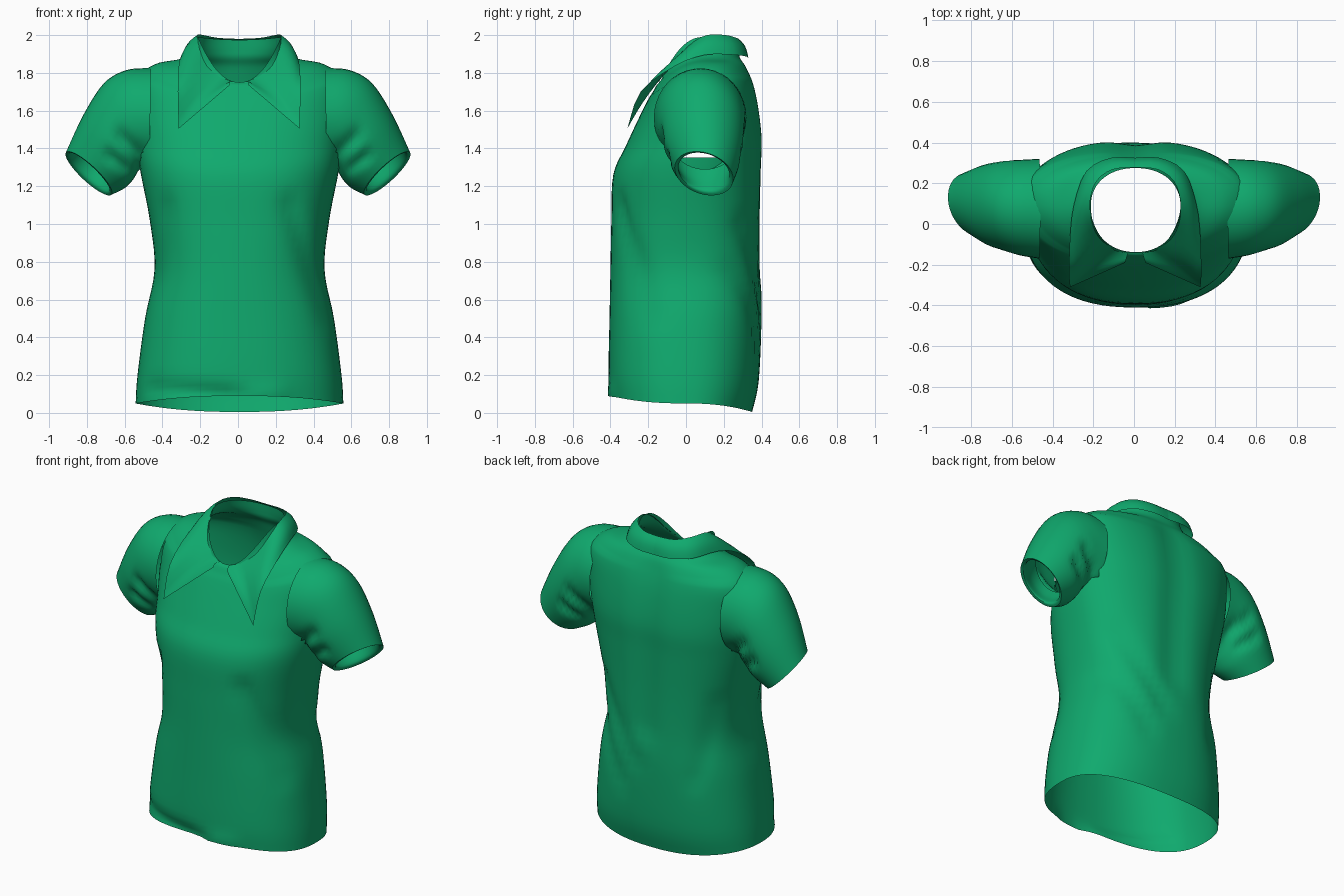
import bpy, math
from mathutils import Vector

if "Cube" in bpy.data.objects:
    bpy.data.objects.remove(bpy.data.objects["Cube"])

green = bpy.data.materials.new("shirt green")
green.diffuse_color = (0.005, 0.40, 0.155, 1)
green.use_nodes = True
green.node_tree.nodes["Principled BSDF"].inputs["Base Color"].default_value = green.diffuse_color


def spline(rows, steps):
    """Catmull-Rom interpolation through a list of parameter rows."""
    out = []
    n = len(rows)
    for i in range(n - 1):
        p = [rows[max(0, min(n - 1, i + k))] for k in (-1, 0, 1, 2)]
        for s in range(steps):
            t = s / steps
            out.append([0.5 * (2 * b + (c - a) * t + (2 * a - 5 * b + 4 * c - d) * t * t
                               + (3 * b - a - 3 * c + d) * t ** 3)
                        for a, b, c, d in zip(*p)])
    return out + [list(rows[-1])]


def make(name, verts, faces):
    me = bpy.data.meshes.new(name)
    me.from_pydata(verts, [], faces)
    me.materials.append(green)
    ob = bpy.data.objects.new(name, me)
    bpy.context.collection.objects.link(ob)
    bpy.ops.object.select_all(action='DESELECT')
    ob.select_set(True)
    bpy.context.view_layer.objects.active = ob
    bpy.ops.object.shade_smooth_by_angle(angle=math.radians(40))
    return ob


def strip(rows, closed=True, keep=lambda c: True):
    """Join rows of points with quads, keeping the faces that pass a rule."""
    m = len(rows[0])
    verts = [v for r in rows for v in r]
    faces = []
    for i in range(len(rows) - 1):
        for j in range(m if closed else m - 1):
            k = (j + 1) % m
            f = (i * m + j, i * m + k, (i + 1) * m + k, (i + 1) * m + j)
            if keep(sum((verts[a] for a in f), Vector()) / 4):
                faces.append(f)
    return verts, faces


def bump(x, z, ax, az, bx, bz, width):
    """Soft fold weight around the line a-b."""
    p, a, b = Vector((x, z)), Vector((ax, az)), Vector((bx, bz))
    t = max(0, min(1, (p - a).dot(b - a) / (b - a).length_squared))
    return math.exp(-((p - a.lerp(b, t)).length / width) ** 2)


def folds(v):
    """Cloth folds pressed into the torso."""
    x, y, z = v
    if y > 0.05:
        v.y -= 0.025 * bump(x, z, 0, 1.75, 0.03, 0.8, 0.10)
        v.y -= 0.018 * bump(x, z, 0.38, 1.0, 0.1, 0.55, 0.05)
        v.y -= 0.018 * bump(x, z, 0.42, 0.75, 0.2, 0.4, 0.05)
        v.y -= 0.015 * bump(x, z, -0.4, 1.0, -0.3, 0.5, 0.05)
    else:
        v.y += 0.025 * bump(x, z, 0.27, 1.1, 0.47, 0.5, 0.05)
        v.y += 0.025 * bump(x, z, -0.38, 1.1, -0.44, 0.7, 0.04)
        v.y += 0.02 * bump(x, z, -0.45, 0.13, 0.0, 0.1, 0.04)
        v.y -= 0.015 * bump(x, z, 0.05, 0.09, 0.2, 0.1, 0.06)
    return v


# Torso: half width, front y, back y, side y, front z, side z, back z
torso_rings = [
    (.55, -.40, .350, .00, .09, .05, .005),
    (.54, -.41, .385, .00, .22, .20, .17),
    (.50, -.405, .40, .01, .50, .50, .50),
    (.45, -.40, .40, .02, .76, .76, .76),
    (.475, -.395, .40, .03, 1.02, 1.02, 1.02),
    (.525, -.385, .405, .05, 1.26, 1.28, 1.28),
    (.545, -.32, .41, .08, 1.41, 1.44, 1.45),
    (.56, -.25, .39, .10, 1.56, 1.60, 1.62),
    (.55, -.20, .36, .12, 1.66, 1.76, 1.75),
    (.45, -.175, .325, .12, 1.70, 1.845, 1.83),
    (.31, -.155, .29, .11, 1.735, 1.875, 1.88),
    (.245, -.142, .28, .10, 1.745, 1.92, 1.92),
    (.22, -.138, .275, .09, 1.75, 1.99, 1.975)]
N = 72
rows = []
for hw, yf, yb, yc, zf, zs, zb in spline(torso_rings, 5):
    row = []
    for j in range(N):
        a = 2 * math.pi * j / N
        c, s = math.cos(a), math.sin(a)
        e = 2 / 2.35 if zs < 1.8 else 0.93
        x = math.copysign(abs(c) ** e, c) * hw + 0.008
        end, z_end = (yb, zb) if s > 0 else (yf, zf)
        row.append(folds(Vector((x, yc + (end - yc) * abs(s) ** e,
                                 zs + (z_end - zs) * s * s))))
    rows.append(row)


def not_armhole(c):
    return not (abs(c.x) > 0.49 and 1.36 < c.z < 1.74 and abs(c.y - 0.09) < 0.17)


make("torso", *strip(rows, keep=not_armhole))

# Sleeves: top x, top z, bottom x, bottom z, front y, back y, slant of the ring
sleeve_rings = [
    (.46, 1.825, .47, 1.30, -.17, .32, 0),
    (.59, 1.815, .52, 1.29, -.155, .315, 0),
    (.71, 1.745, .555, 1.235, -.135, .31, .01),
    (.82, 1.575, .60, 1.19, -.11, .29, .02),
    (.91, 1.38, .67, 1.155, -.06, .25, .03)]
# turned-in cuff lining
lining_rings = [
    (.91, 1.38, .67, 1.155, -.06, .25, .03),
    (.88, 1.385, .68, 1.18, -.04, .23, .02),
    (.81, 1.50, .635, 1.235, -.07, .25, .01),
    (.74, 1.62, .60, 1.29, -.09, .27, .01)]
M = 40
for side, label in ((1, "right"), (-1, "left")):
    for rings, part in ((sleeve_rings, "sleeve"), (lining_rings, "cuff_lining")):
        rows = []
        for tx, tz, bx, bz, yf, yb, sl in spline(rings, 5):
            row = []
            for j in range(M):
                a = 2 * math.pi * j / M
                c, s = math.cos(a), math.sin(a)
                x = (tx + bx) / 2 + (tx - bx) / 2 * c + sl * s
                z = (tz + bz) / 2 + (tz - bz) / 2 * c - sl * s
                y = (yf + yb) / 2 + (yb - yf) / 2 * s
                # armpit creases
                if part == "sleeve":
                    w = bump(x, z, .53, 1.38, .62, 1.46, .035) + bump(x, z, .60, 1.30, .68, 1.36, .03)
                    y -= math.copysign(0.03, s) * w * abs(s)
                row.append(Vector((side * x, y, z)))
            rows.append(row)
        make(label + "_" + part, *strip(rows))

# Collar: folded edge and loose edge, from the front opening to the back centre
collar_top = [(.035, -.142, 1.755), (.10, -.13, 1.775), (.165, -.07, 1.84), (.21, .02, 1.95),
              (.222, .11, 2.0), (.19, .21, 2.0), (.11, .268, 1.985), (0, .278, 1.98)]
collar_edge = [(.05, -.19, 1.735), (.32, -.31, 1.505), (.325, -.24, 1.70), (.32, -.06, 1.835),
               (.30, .10, 1.895), (.24, .26, 1.895), (.12, .325, 1.885), (0, .325, 1.88)]
for side, label in ((1, "right"), (-1, "left")):
    rows = []
    for p, q in zip(collar_top, collar_edge):
        p, q = Vector(p), Vector(q)
        out = Vector((q.x - p.x, q.y - p.y, 0.06)).normalized()
        row = []
        for k in range(7):
            t = k / 6
            v = p.lerp(q, t) + out * 0.014 * math.sin(math.pi * t)
            row.append(Vector((side * v.x + 0.006, v.y, v.z)))
        rows.append(row)
    # refine along the collar, leaving the point of the flap sharp
    fine = [rows[0], [a.lerp(b, .5) for a, b in zip(rows[0], rows[1])]]
    flat = [[n for v in r for n in v] for r in rows[1:]]
    for r in spline(flat, 3):
        fine.append([Vector(r[i:i + 3]) for i in range(0, len(r), 3)])
    make(label + "_collar", *strip(fine, closed=False))
